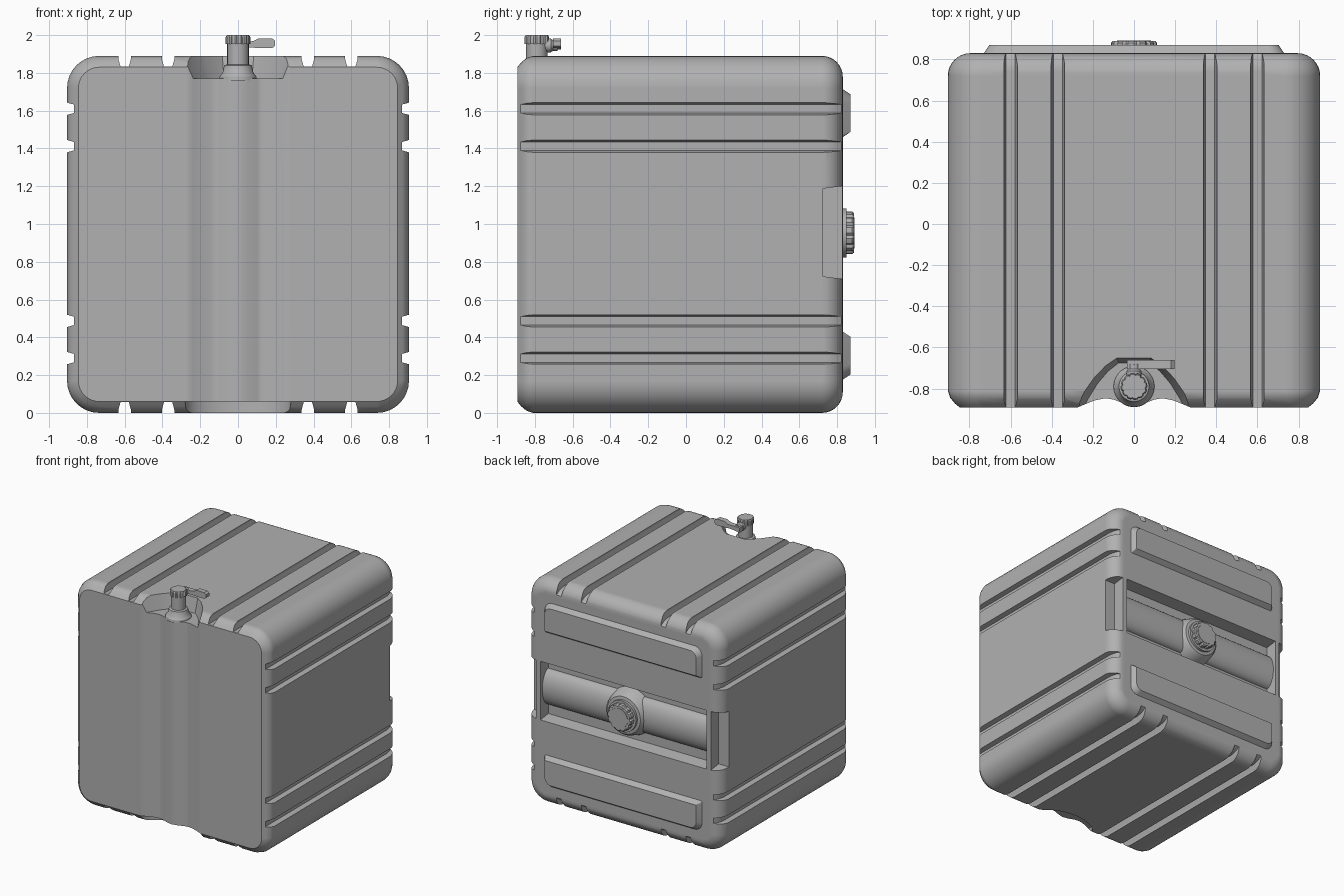
import bpy, bmesh
from math import sin, cos, pi, radians

if "Cube" in bpy.data.objects:
    bpy.data.objects.remove(bpy.data.objects["Cube"])

H, W = 0.945, 0.905          # half height / half width of the tank

grey = bpy.data.materials.new("grey_plastic")
grey.diffuse_color = (0.44, 0.44, 0.44, 1)
grey.use_nodes = True
grey.node_tree.nodes["Principled BSDF"].inputs["Base Color"].default_value = grey.diffuse_color


def loft(name, shapes, smooth=30):
    """Each shape is a list of rings; neighbouring rings are bridged, ends capped."""
    bm = bmesh.new()
    for rings in shapes:
        vs = [[bm.verts.new(p) for p in r] for r in rings]
        n = len(vs[0])
        for a, b in zip(vs, vs[1:]):
            for i in range(n):
                j = (i + 1) % n
                bm.faces.new((a[i], a[j], b[j], b[i]))
        bm.faces.new(vs[0])
        bm.faces.new(vs[-1])
    bmesh.ops.recalc_face_normals(bm, faces=bm.faces)
    me = bpy.data.meshes.new(name)
    bm.to_mesh(me)
    bm.free()
    me.materials.append(grey)
    ob = bpy.data.objects.new(name, me)
    bpy.context.collection.objects.link(ob)
    if smooth:
        shade(ob, smooth)
    return ob


def shade(ob, angle):
    bpy.ops.object.select_all(action='DESELECT')
    ob.select_set(True)
    bpy.context.view_layer.objects.active = ob
    bpy.ops.object.shade_smooth_by_angle(angle=radians(angle))


def cut(ob, shapes):
    tool = loft("cutter", shapes, 0)
    tool.hide_render = True
    m = ob.modifiers.new("cut", 'BOOLEAN')
    m.operation, m.solver, m.object = 'DIFFERENCE', 'EXACT', tool
    bpy.context.view_layer.objects.active = ob
    bpy.ops.object.modifier_apply(modifier=m.name)
    bpy.data.objects.remove(tool)


def rrect(hw, hz, r_top, r_bot, y, cz, seg=8):
    """Rounded rectangle in the XZ plane."""
    pts = []
    for q, (sx, sz, r) in enumerate(((1, 1, r_top), (-1, 1, r_top), (-1, -1, r_bot), (1, -1, r_bot))):
        for i in range(seg + 1):
            a = (q + i / seg) * pi / 2
            pts.append((sx * (hw - r) + r * cos(a), y, cz + sz * (hz - r) + r * sin(a)))
    return pts


def groove(floor, c, place):
    """Flared groove along y whose floor dips around the back edge."""
    rings = []
    for y, d in ((-1, 0), (0.74, 0), (0.79, 0.012), (0.84, 0.045)):
        rings.append([place(a, c + b, y) for a, b in
                      ((floor - d, -0.022), (floor - d, 0.022), (floor + 0.04, 0.033),
                       (1.05, 0.033), (1.05, -0.033), (floor + 0.04, -0.033))])
    return rings


def turned(prof, axis, c, n=48, teeth=False):
    """Lathe rings from (radius, height) pairs; teeth adds 12 grip notches."""
    rings = []
    for r, h in prof:
        ring = []
        for i in range(n):
            k = r * (0.91 if teeth and i % 4 == 3 else 1)
            u, v = k * cos(2 * pi * i / n), k * sin(2 * pi * i / n)
            ring.append((c[0] + u, c[1] + v, h) if axis == 'z' else (c[0] + u, h, c[1] + v))
        rings.append(ring)
    return rings


# tank body: rounded section swept from front to back
R = 0.11
sections = [(-0.893, 0.06), (-0.873, 0.035), (-0.845, 0.012), (-0.81, 0)]
sections += [(0.83 - R + R * sin(a * pi / 16), R - R * cos(a * pi / 16)) for a in range(9)]
body = loft("tank_body", [[rrect(W - d, H - d, 0.17 - d, 0.17 - d, y, H) for y, d in sections]], 0)

# strap grooves on top, bottom and both sides
grooves = []
for s in (-1, 1):
    for x in (-0.60, -0.37, 0.37, 0.60):
        grooves.append(groove(0.888, x, lambda a, b, y: (b, y, H + s * a)))
    for z in (0.29, 0.487, 1.412, 1.61):
        grooves.append(groove(0.867, z, lambda a, b, y: (s * a, y, b)))
cut(body, grooves)

# shallow double trough running up the front face
half = [(0.28, -0.894), (0.24, -0.877), (0.19, -0.857), (0.14, -0.847), (0.10, -0.853), (0.05, -0.872)]
prof = [(0.30, -1)] + half + [(0, -0.882)] + [(-x, y) for x, y in half[::-1]] + [(-0.30, -1)]
cut(body, [[[(x, y, z) for x, y in prof] for z in (-0.2, 2.2)]])

# valve pocket on top, shallower one underneath
pocket = [(0.29, -1), (0.28, -0.89), (0.24, -0.82), (0.19, -0.745), (0.135, -0.685), (0.08, -0.645)]
pocket += [(-x, y) for x, y in pocket[::-1]]
cut(body, [[[(x * k, y - d, z) for x, y in pocket] for k, d, z in ((0.93, 0.03, 1.77), (1.06, 0, 1.92))]])
arc = [(0.28 * cos(a * pi / 16), -0.89 + 0.17 * sin(a * pi / 16)) for a in range(17)]
arc = [(0.28, -1)] + arc + [(-0.28, -1)]
cut(body, [[[(x, y, z) for x, y in arc] for z in (-0.1, 0.06)]])

# filler channel across the back, plus hand notches in both back corners
recess = []
for x0, x1 in ((-0.77, 0.77), (0.81, 1.0), (-1.0, -0.81)):
    recess.append([[(x0, y, 0.955 - h), (x1, y, 0.955 - h), (x1, y, 0.955 + h), (x0, y, 0.955 + h)]
                   for y, h in ((0.725, 0.232), (0.86, 0.25))])
cut(body, recess)
shade(body, 30)
wn = body.modifiers.new("even_normals", 'WEIGHTED_NORMAL')
wn.keep_sharp, wn.weight = True, 100

# rounded bar inside the channel and the neck around the filler
bar = [(0.70, -0.15)] + [(0.72 + 0.085 * sin(a * pi / 16), -0.15 * cos(a * pi / 16)) for a in range(17)] + [(0.70, 0.15)]
loft("channel_bar", [[[(x, y, 0.955 + z) for y, z in bar] for x in (-0.775, 0.775)]])
C = (0, 0.953)
loft("filler_neck", [turned([(0.20, 0.72), (0.17, 0.81), (0.155, 0.826), (0.13, 0.83), (0.13, 0.85)], 'y', C)])
loft("filler_cap", [turned([(0.112, 0.845), (0.112, 0.88), (0.104, 0.89)], 'y', C, 48, True)])
loft("filler_cap_disc", [turned([(0.085, 0.87), (0.082, 0.893)], 'y', C)])

# raised back panels, rounded on their outer corners
for name, cz, rt, rb in (("upper_panel", 1.587, 0.07, 0.015), ("lower_panel", 0.303, 0.015, 0.07)):
    loft(name, [[rrect(0.73 - d, 0.127 - d, rt - d / 2, rb - d / 2, y, cz)
                 for y, d in ((0.82, 0), (0.83, 0), (0.87, 0.027))]])

# outlet valve: boss, pipe, cap and lever
V = (0, -0.79)
loft("valve_boss", [turned([(0.10, 1.76), (0.098, 1.78), (0.082, 1.80), (0.073, 1.84), (0.058, 1.845)], 'z', V)])
loft("valve_pipe", [turned([(0.057, 1.83), (0.057, 1.955)], 'z', V)])
loft("valve_cap", [turned([(0.065, 1.952), (0.065, 1.99), (0.059, 2.0)], 'z', V, 48, True)])
loft("lever_stem", [turned([(0.036, -0.76), (0.036, -0.715), (0.028, -0.705), (0.028, -0.68)], 'y', (0, 1.945), 24)])
lever = [(-0.035, 1.925), (0.06, 1.935), (0.09, 1.933), (0.18, 1.931), (0.197, 1.943), (0.197, 1.97),
         (0.18, 1.983), (0.11, 1.983), (0.08, 1.968), (0.05, 1.965), (-0.035, 1.965)]
loft("valve_lever", [[[(x, y, z) for x, z in lever] for y in (-0.705, -0.662)]])
